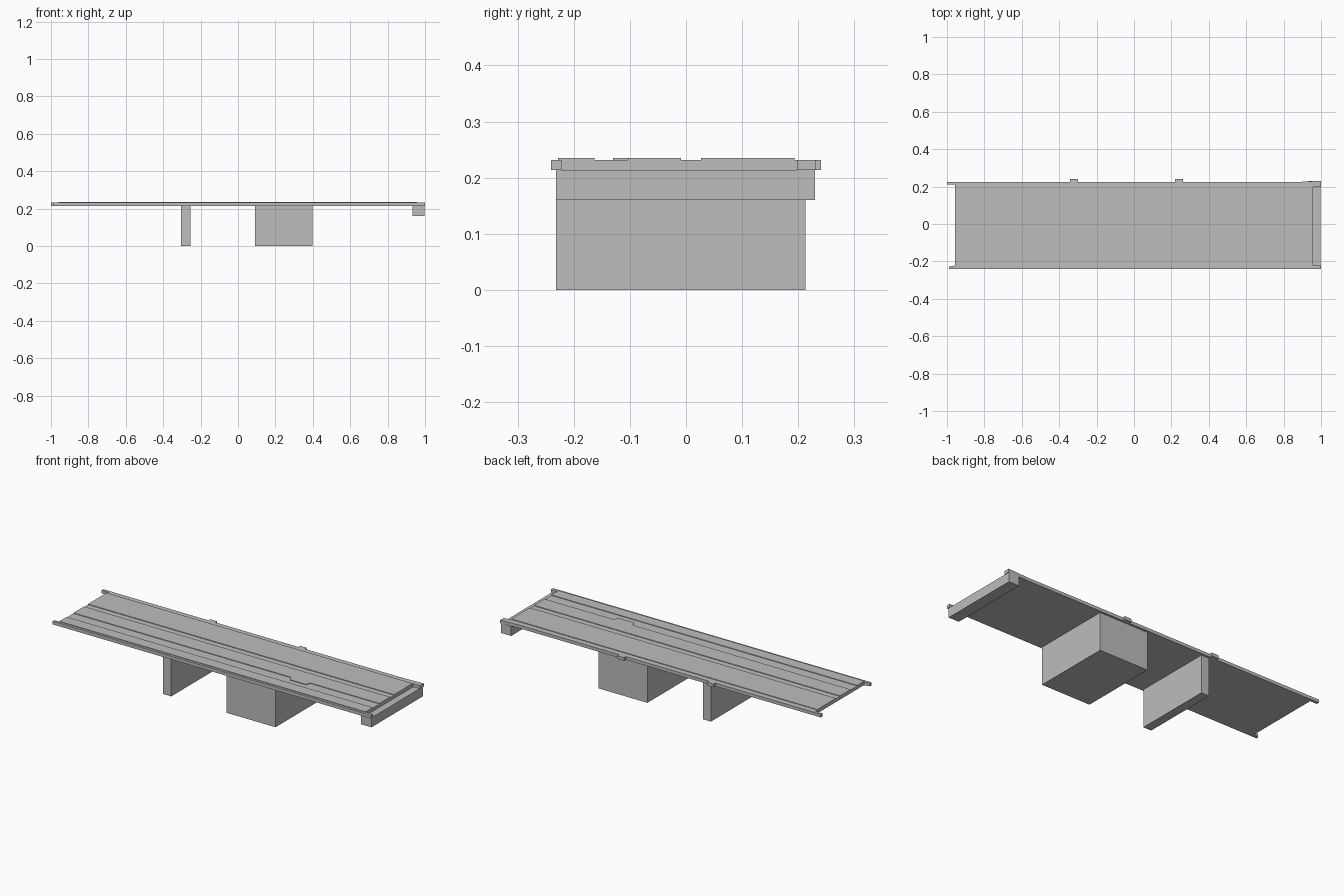
import bpy, bmesh

if "Cube" in bpy.data.objects:
    bpy.data.objects.remove(bpy.data.objects["Cube"], do_unlink=True)

concrete = bpy.data.materials.new("concrete grey")
concrete.use_nodes = True
GREY = (0.51, 0.51, 0.51, 1)
concrete.diffuse_color = GREY
concrete.node_tree.nodes["Principled BSDF"].inputs["Base Color"].default_value = GREY


def prism(name, outline, z0, z1):
    """Extrude a counter-clockwise plan outline from z0 to z1."""
    bm = bmesh.new()
    face = bm.faces.new([bm.verts.new((x, y, z0)) for x, y in outline])
    top = bmesh.ops.extrude_face_region(bm, geom=[face])["geom"]
    verts = [v for v in top if isinstance(v, bmesh.types.BMVert)]
    bmesh.ops.translate(bm, verts=verts, vec=(0, 0, z1 - z0))
    bmesh.ops.recalc_face_normals(bm, faces=bm.faces)
    mesh = bpy.data.meshes.new(name)
    bm.to_mesh(mesh)
    bm.free()
    mesh.materials.append(concrete)
    obj = bpy.data.objects.new(name, mesh)
    bpy.context.collection.objects.link(obj)
    return obj


def box(name, x0, x1, y0, y1, z0, z1):
    return prism(name, [(x0, y0), (x1, y0), (x1, y1), (x0, y1)], z0, z1)


UNDER, ROAD, TOP = 0.214, 0.232, 0.2355
END = 0.957

# Deck slab and the raised strips that leave channels between them
box("deck_slab", -END, END, -0.23, 0.215, UNDER, ROAD)
box("front_strip", -END, END, -0.228, -0.163, ROAD, TOP)
box("back_strip", -END, END, 0.027, 0.193, ROAD, TOP)
prism("middle_strip", [
    (-END, -0.103), (0.405, -0.103), (0.415, -0.13), (0.515, -0.13),
    (0.525, -0.103), (END, -0.103), (END, -0.009), (-END, -0.009)], ROAD, TOP)

# Edge beams running past both ends of the deck
prism("front_edge_beam", [
    (-0.99, -0.241), (1, -0.241), (1, -0.222), (-END, -0.222),
    (-0.99, -0.228)], UNDER, ROAD)
prism("back_edge_beam", [
    (-1, 0.21), (END, 0.21), (END, 0.198), (1, 0.198),
    (1, 0.231), (0.88, 0.225), (-1, 0.225)], UNDER, ROAD)

# Small brackets on the back edge
for side, x in (("right", -0.32), ("left", 0.24)):
    box(side + "_bracket", x - 0.021, x + 0.021, 0.222, 0.241, UNDER, ROAD)

# Supports under the deck
box("thin_pier", -0.305, -0.255, -0.232, 0.213, 0, UNDER)
box("wide_pier", 0.092, 0.397, -0.232, 0.213, 0, UNDER)
box("end_crossbeam", 0.932, 0.997, -0.232, 0.23, 0.16, UNDER)
